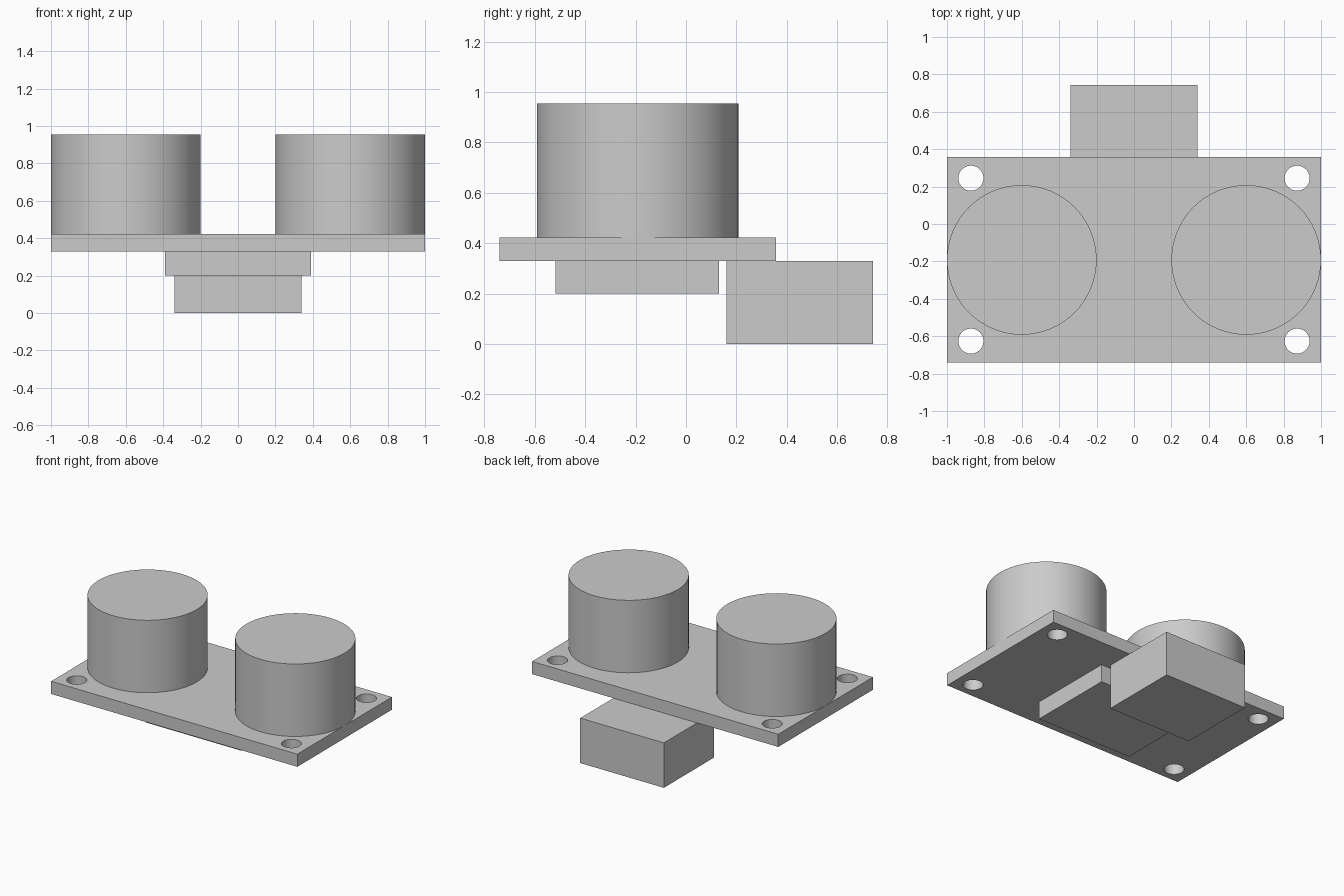
import bpy
import math

cube = bpy.data.objects.get("Cube")
if cube:
    bpy.data.objects.remove(cube, do_unlink=True)

grey = bpy.data.materials.new("light grey")
grey.use_nodes = True
colour = (0.6, 0.6, 0.6, 1)
grey.diffuse_color = colour
grey.node_tree.nodes["Principled BSDF"].inputs["Base Color"].default_value = colour


def box(name, half_width, y0, y1, z0, z1):
    bpy.ops.mesh.primitive_cube_add(size=1, location=(0, (y0 + y1) / 2, (z0 + z1) / 2))
    obj = bpy.context.object
    obj.name = name
    obj.scale = (2 * half_width, y1 - y0, z1 - z0)
    bpy.ops.object.transform_apply(location=False, rotation=False, scale=True)
    obj.data.materials.append(grey)
    return obj


def cylinder(name, x, y, radius, z0, z1):
    bpy.ops.mesh.primitive_cylinder_add(vertices=64, radius=radius, depth=z1 - z0,
                                        location=(x, y, (z0 + z1) / 2))
    obj = bpy.context.object
    obj.name = name
    obj.data.materials.append(grey)
    bpy.ops.object.shade_smooth_by_angle(angle=math.radians(30))
    return obj


BOTTOM, TOP = 0.33, 0.423

# Circuit board, and the parts below it
board = box("board", 1, -0.74, 0.358, BOTTOM, TOP)
box("chip", 0.39, -0.518, 0.13, 0.2, BOTTOM)
box("connector", 0.34, 0.16, 0.742, 0, BOTTOM)

# Two sensor cans on top
for side, x in (("left", 0.6), ("right", -0.6)):
    cylinder(side + "_sensor_can", x, -0.192, 0.4, TOP, 0.955)

# Mounting holes through the four corners
for x in (-0.872, 0.872):
    for y in (-0.626, 0.245):
        cutter = cylinder("hole_cutter", x, y, 0.067, BOTTOM - 0.1, TOP + 0.1)
        cutter.hide_render = True
        cutter.hide_set(True)
        hole = board.modifiers.new("mounting hole", 'BOOLEAN')
        hole.operation = 'DIFFERENCE'
        hole.solver = 'EXACT'
        hole.object = cutter
